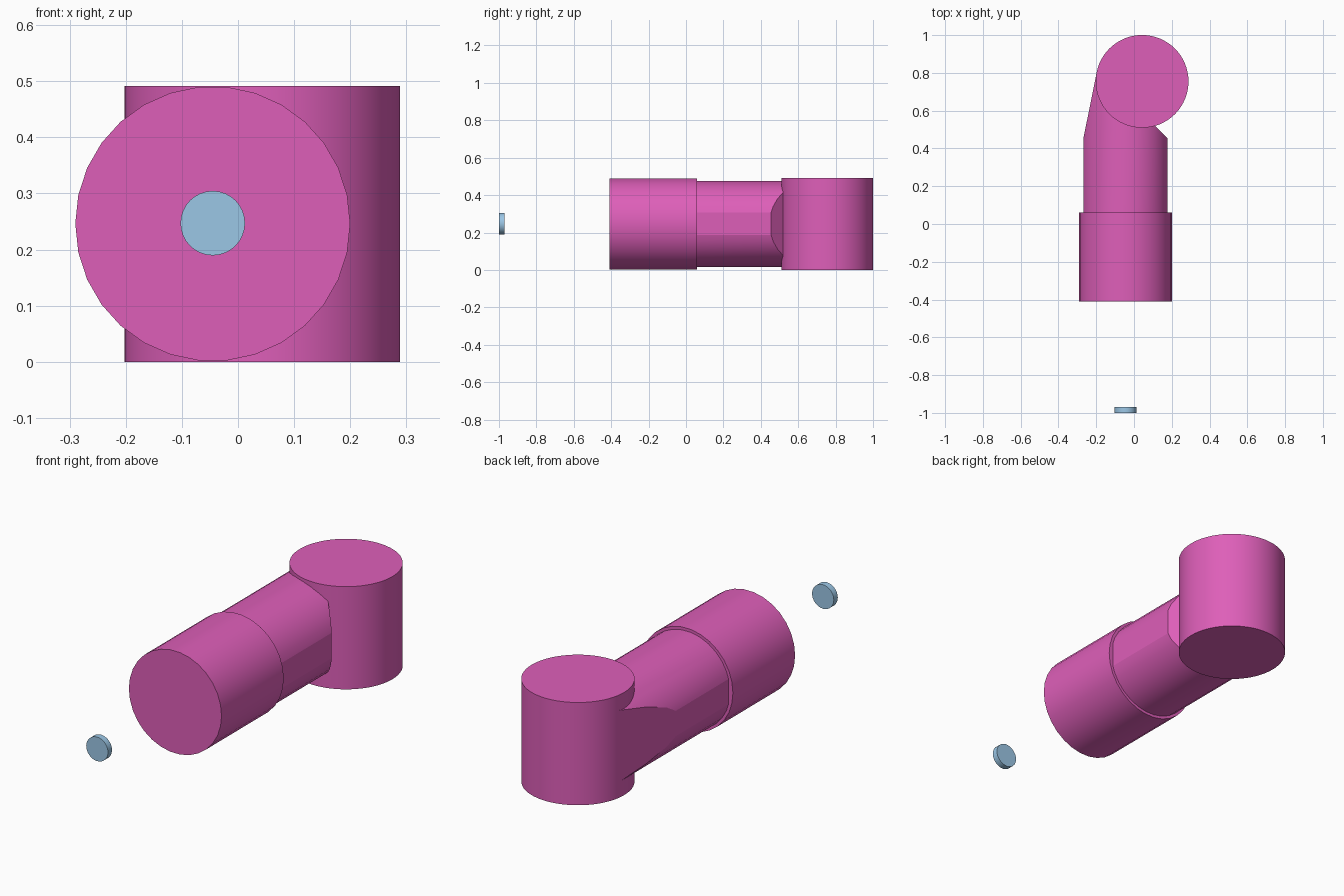
import bpy, bmesh
from math import radians, pi
from mathutils import Matrix, Vector

if "Cube" in bpy.data.objects:
    bpy.data.objects.remove(bpy.data.objects["Cube"])


def material(name, rgb):
    m = bpy.data.materials.new(name)
    m.diffuse_color = (*rgb, 1)
    m.use_nodes = True
    m.node_tree.nodes["Principled BSDF"].inputs["Base Color"].default_value = m.diffuse_color
    return m


PINK = material("pink", (0.73, 0.114, 0.485))
BLUE = material("blue", (0.33, 0.57, 0.79))
AX, AZ = -0.045, 0.246      # axis of the horizontal parts


def cylinder(name, center, radius, depth, sides, mat, along_y=True, cuts=(), angle=30):
    bm = bmesh.new()
    bmesh.ops.create_cone(bm, cap_ends=True, segments=sides, radius1=radius,
                          radius2=radius, depth=depth)
    if along_y:
        # vertices land on the left and right extremes
        bmesh.ops.rotate(bm, verts=bm.verts, matrix=Matrix.Rotation(pi / 2, 3, 'Z'))
        bmesh.ops.rotate(bm, verts=bm.verts, matrix=Matrix.Rotation(pi / 2, 3, 'X'))
    bmesh.ops.translate(bm, verts=bm.verts, vec=center)
    # trim planes, each a point and an outward normal
    for co, no in cuts:
        geom = bm.verts[:] + bm.edges[:] + bm.faces[:]
        bmesh.ops.bisect_plane(bm, geom=geom, plane_co=co, plane_no=no, clear_outer=True)
        bmesh.ops.holes_fill(bm, edges=[e for e in bm.edges if e.is_boundary])
    bmesh.ops.recalc_face_normals(bm, faces=bm.faces)
    me = bpy.data.meshes.new(name)
    bm.to_mesh(me)
    bm.free()
    ob = bpy.data.objects.new(name, me)
    bpy.context.collection.objects.link(ob)
    me.materials.append(mat)
    bpy.ops.object.select_all(action='DESELECT')
    ob.select_set(True)
    bpy.context.view_layer.objects.active = ob
    bpy.ops.object.shade_smooth_by_angle(angle=radians(angle))
    return ob


# Upright joint at the back
cylinder("upright_joint", (0.043, 0.755, 0.2455), 0.2455, 0.491, 64, PINK, along_y=False)

# Wide front sleeve
cylinder("front_sleeve", (AX, -0.175, AZ), 0.245, 0.47, 30, PINK)

# Narrower neck: flat sides, left side tapers to the joint, right corner chamfered
flat = 0.222
cylinder("neck", (AX, 0.42, AZ), 0.231, 0.76, 30, PINK, angle=14, cuts=[
    ((AX + flat, 0, 0), (1, 0, 0)),
    ((AX - flat, 0, 0), (-1, 0, 0)),
    ((-0.267, 0.458, 0), Vector((-0.980, 0.198, 0))),
    ((0.177, 0.455, 0), Vector((0.7071, 0.7071, 0))),
])

# Separate small disc in front
cylinder("front_disc", (AX, -0.985, AZ + 0.001), 0.0575, 0.03, 32, BLUE)
